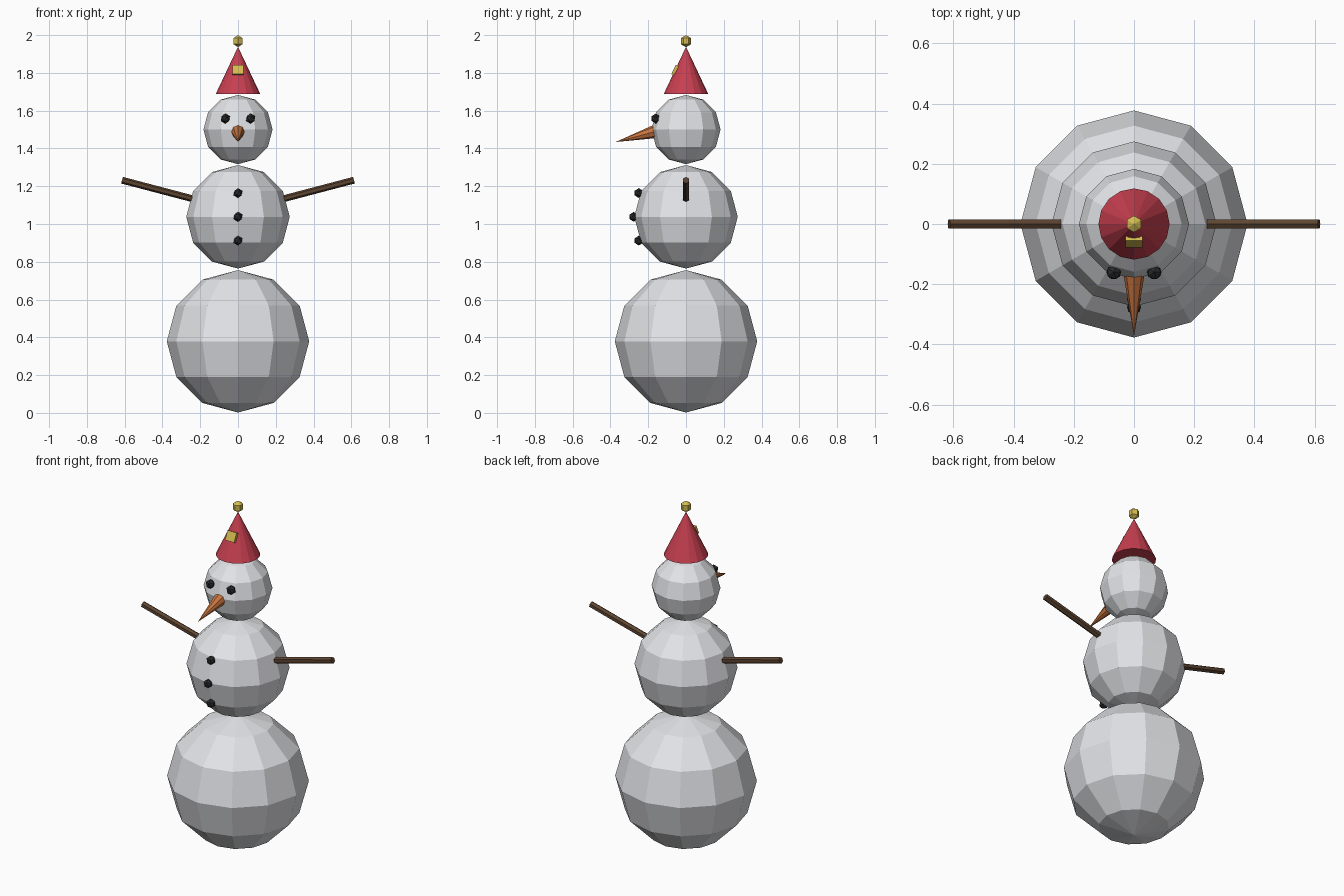
import bpy
import math
from mathutils import Vector

cube = bpy.data.objects.get("Cube")
if cube:
    bpy.data.objects.remove(cube, do_unlink=True)


def make_material(name, rgb):
    mat = bpy.data.materials.new(name)
    mat.use_nodes = True
    color = (*rgb, 1.0)
    mat.diffuse_color = color
    mat.node_tree.nodes["Principled BSDF"].inputs["Base Color"].default_value = color
    return mat


snow = make_material("snow white", (0.84, 0.85, 0.88))
red = make_material("hat red", (0.58, 0.05, 0.08))
gold = make_material("gold", (0.66, 0.5, 0.08))
orange = make_material("carrot orange", (0.6, 0.18, 0.05))
brown = make_material("twig brown", (0.11, 0.058, 0.03))
coal = make_material("coal black", (0.022, 0.023, 0.025))


def finish(name, mat):
    obj = bpy.context.object
    obj.name = name
    obj.data.materials.append(mat)
    bpy.ops.object.shade_flat()
    return obj


def ball(name, mat, location, radius, segments=12, rings=6):
    bpy.ops.mesh.primitive_uv_sphere_add(
        segments=segments, ring_count=rings, radius=radius, location=location)
    return finish(name, mat)


def lump(name, location, radius):
    bpy.ops.mesh.primitive_ico_sphere_add(
        subdivisions=1, radius=radius, location=location)
    return finish(name, coal)


def taper(name, mat, start, end, r_start, r_end, sides):
    start, end = Vector(start), Vector(end)
    axis = end - start
    bpy.ops.mesh.primitive_cone_add(
        vertices=sides, radius1=r_start, radius2=r_end, depth=axis.length,
        location=(start + end) / 2,
        rotation=axis.to_track_quat("Z", "Y").to_euler())
    return finish(name, mat)


# Stacked snowballs
ball("lower_body", snow, (0, 0, 0.379), 0.377)
ball("upper_body", snow, (0, 0, 1.038), 0.274)
ball("head", snow, (0, 0, 1.5), 0.183)

# Arms and eyes on both sides
for side, sign in (("left", 1), ("right", -1)):
    taper(side + "_arm", brown, (sign * 0.2, 0, 1.123), (sign * 0.614, 0, 1.232),
          0.018, 0.018, 6)
    lump(side + "_eye", (sign * 0.067, -0.16, 1.558), 0.027)

# Coat buttons follow the curve of the upper body
for i, (y, z) in enumerate([(-0.25, 1.164), (-0.277, 1.038), (-0.25, 0.912)]):
    lump(f"button_{i + 1}", (0, y, z), 0.026)

# Carrot nose
taper("nose", orange, (0, -0.15, 1.493), (0, -0.373, 1.434), 0.038, 0.0, 8)

# Pointed hat with bobble and square badge
taper("hat", red, (0, 0, 1.688), (0, 0, 1.938), 0.118, 0.0, 16)
ball("hat_bobble", gold, (0, 0, 1.968), 0.032, segments=6, rings=3)
bpy.ops.mesh.primitive_cube_add(
    size=1, location=(0, -0.058, 1.814), rotation=(math.radians(-25), 0, 0))
badge = finish("hat_badge", gold)
badge.scale = (0.058, 0.018, 0.054)
